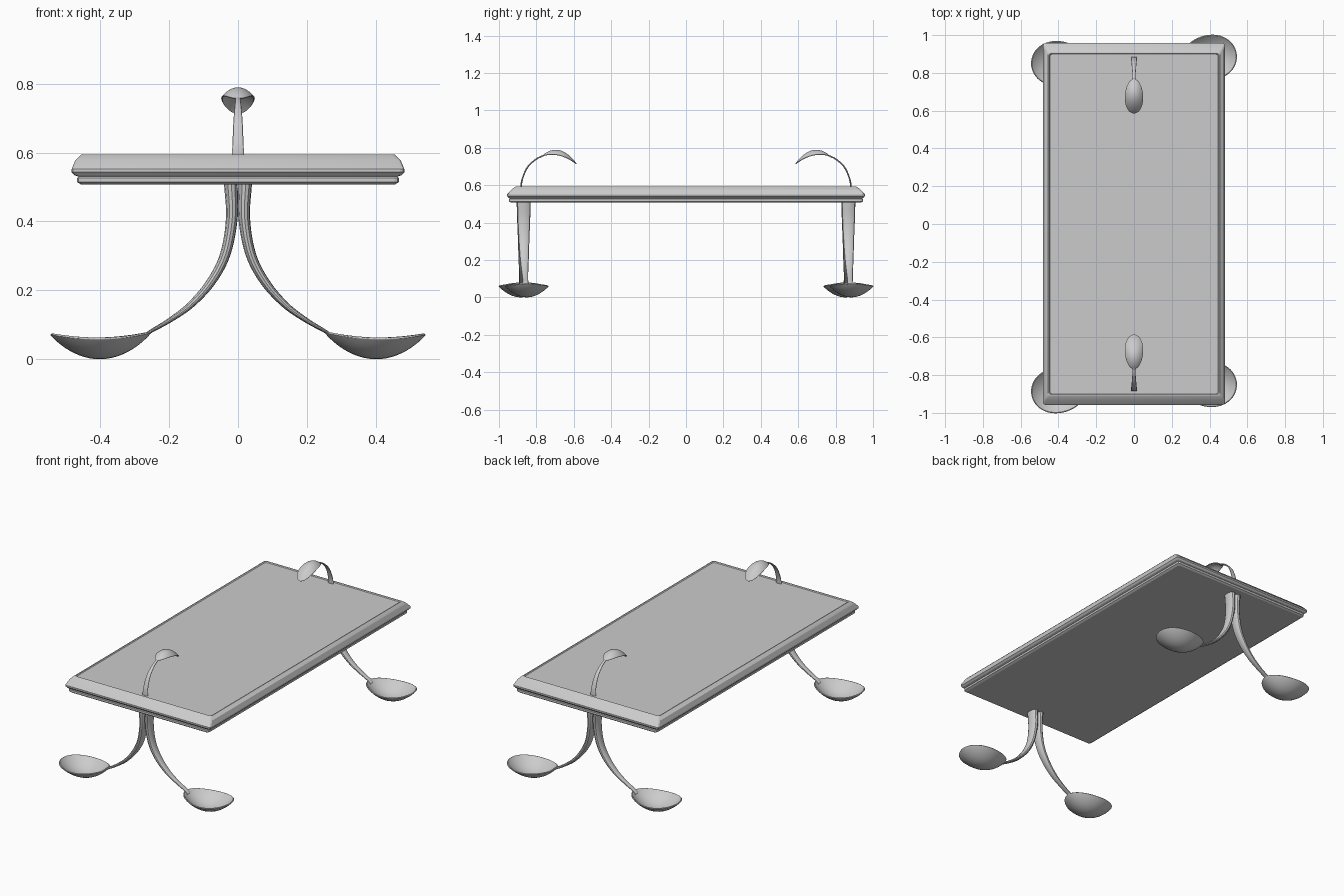
import bpy, bmesh
from math import sin, cos, pi
from mathutils import Matrix, Vector

if "Cube" in bpy.data.objects:
    bpy.data.objects.remove(bpy.data.objects["Cube"])


def make_object(name, bm, angle=0.6):
    bmesh.ops.remove_doubles(bm, verts=bm.verts, dist=1e-5)
    bmesh.ops.recalc_face_normals(bm, faces=bm.faces)
    me = bpy.data.meshes.new(name)
    bm.to_mesh(me)
    bm.free()
    ob = bpy.data.objects.new(name, me)
    bpy.context.collection.objects.link(ob)
    bpy.ops.object.select_all(action='DESELECT')
    ob.select_set(True)
    bpy.context.view_layer.objects.active = ob
    bpy.ops.object.shade_smooth_by_angle(angle=angle)
    return ob


def loft(bm, rings, closed=True, caps=True):
    rows = [[bm.verts.new(p) for p in r] for r in rings]
    n = len(rows[0])
    for a, b in zip(rows, rows[1:]):
        for i in range(n if closed else n - 1):
            j = (i + 1) % n
            bm.faces.new((a[i], a[j], b[j], b[i]))
    if caps:
        bm.faces.new(rows[0][::-1])
        bm.faces.new(rows[-1])


def smooth_path(pts, steps=6):
    """Catmull-Rom interpolation of control tuples."""
    p = [Vector(q) for q in pts]
    p = [2 * p[0] - p[1]] + p + [2 * p[-1] - p[-2]]
    out = []
    for a, b, c, d in zip(p, p[1:], p[2:], p[3:]):
        for k in range(steps):
            t = k / steps
            out.append(0.5 * (2 * b + (c - a) * t + (2 * a - 5 * b + 4 * c - d) * t * t
                              + (3 * b - a - 3 * c + d) * t ** 3))
    return out + [p[-2]]


def spoon_handle(name, pts, place):
    # each point: distance along, height, half width, half thickness
    path = smooth_path(pts)
    rings = []
    for i, q in enumerate(path):
        a, b = path[max(i - 1, 0)], path[min(i + 1, len(path) - 1)]
        t = Vector((b[0] - a[0], 0, b[1] - a[1])).normalized()
        nrm = Vector((-t.z, 0, t.x))
        ring = []
        for k in range(12):
            c, s = cos(k * pi / 6), sin(k * pi / 6)
            w = q[2] * (abs(c) ** 0.7) * (1 if c > 0 else -1)
            ring.append(Vector((q[0], w, q[1])) + nrm * q[3] * s)
        rings.append(ring)
    bm = bmesh.new()
    loft(bm, rings)
    bm.transform(place)
    make_object(name, bm)


def spoon_bowl(name, s0, s1, rim, depth, half_width, thick, place):
    # rim heights at start, middle and tip; depth sign sets the hollow side
    rows, n, m = [], 28, 16
    for i in range(n + 1):
        t = pi * i / n
        u = (1 - cos(t)) / 2
        s = s0 + (s1 - s0) * u
        z = (rim[0] * (1 - u) * (1 - 2 * u) + rim[1] * 4 * u * (1 - u)
             + rim[2] * u * (2 * u - 1))
        w = half_width * sin(t) * (1 - 0.1 * cos(t))
        d = depth * abs(sin(t)) ** 1.8
        row = []
        for k in range(m + 1):
            v = -cos(pi * k / m)
            row.append(Vector((s, w * v, z + d * (1 - v * v))))
        rows.append(row)
    bm = bmesh.new()
    loft(bm, rows, closed=False, caps=False)
    bm.transform(place)
    ob = make_object(name, bm, 0.8)
    mod = ob.modifiers.new("shell", 'SOLIDIFY')
    mod.thickness = thick
    mod.offset = 0


# Tray top: stacked moulding profile with a shallow sunk panel
profile = [(.455, .937, .507), (.467, .946, .514), (.467, .946, .526), (.463, .942, .530),
           (.474, .950, .534), (.483, .957, .543), (.483, .957, .552), (.472, .932, .578),
           (.460, .915, .590), (.455, .908, .594), (.450, .903, .594), (.446, .899, .589)]
rings = []
for x, y, z in profile:
    c = 0.012
    corner = [(x, y - c), (x - c * .3, y - c * .3), (x - c, y)]
    ring = []
    for sx, sy, rev in ((1, 1, 1), (-1, 1, -1), (-1, -1, 1), (1, -1, -1)):
        ring += [(sx * px, sy * py, z) for px, py in corner[::rev]]
    rings.append(ring)
bm = bmesh.new()
loft(bm, rings)
make_object("tray_top", bm, 0.35)

# Legs: four curved spoons, bowls resting on the ground
leg_path = [(.021, .515, .037, .020), (.018, .41, .034, .017), (.037, .305, .029, .015),
            (.078, .225, .025, .013), (.137, .158, .020, .010), (.200, .112, .016, .007),
            (.255, .080, .015, .005), (.275, .064, .016, .004)]
for end, y in (("front", -.868), ("back", .868)):
    for side, turn in (("right", 0), ("left", pi)):
        place = Matrix.Translation((0, y, 0)) @ Matrix.Rotation(turn + .04, 4, 'Z')
        spoon_handle(f"{end}_{side}_leg", leg_path, place)
        spoon_bowl(f"{end}_{side}_foot_bowl", .255, .543, (.078, .061, .073), -.058,
                   .115, .006, place)

# Handles: two small spoons arching inward over the top
arm_path = [(0, .58, .018, .004), (.006, .63, .016, .004), (.034, .695, .013, .004),
            (.080, .739, .009, .004), (.117, .757, .007, .004), (.130, .766, .007, .003)]
for end, y, turn in (("front", -.882, pi / 2), ("back", .882, -pi / 2)):
    place = Matrix.Translation((0, y, 0)) @ Matrix.Rotation(turn, 4, 'Z')
    spoon_handle(f"{end}_handle", arm_path, place)
    spoon_bowl(f"{end}_handle_bowl", .115, .295, (.756, .759, .714), .026,
               .047, .004, place)
